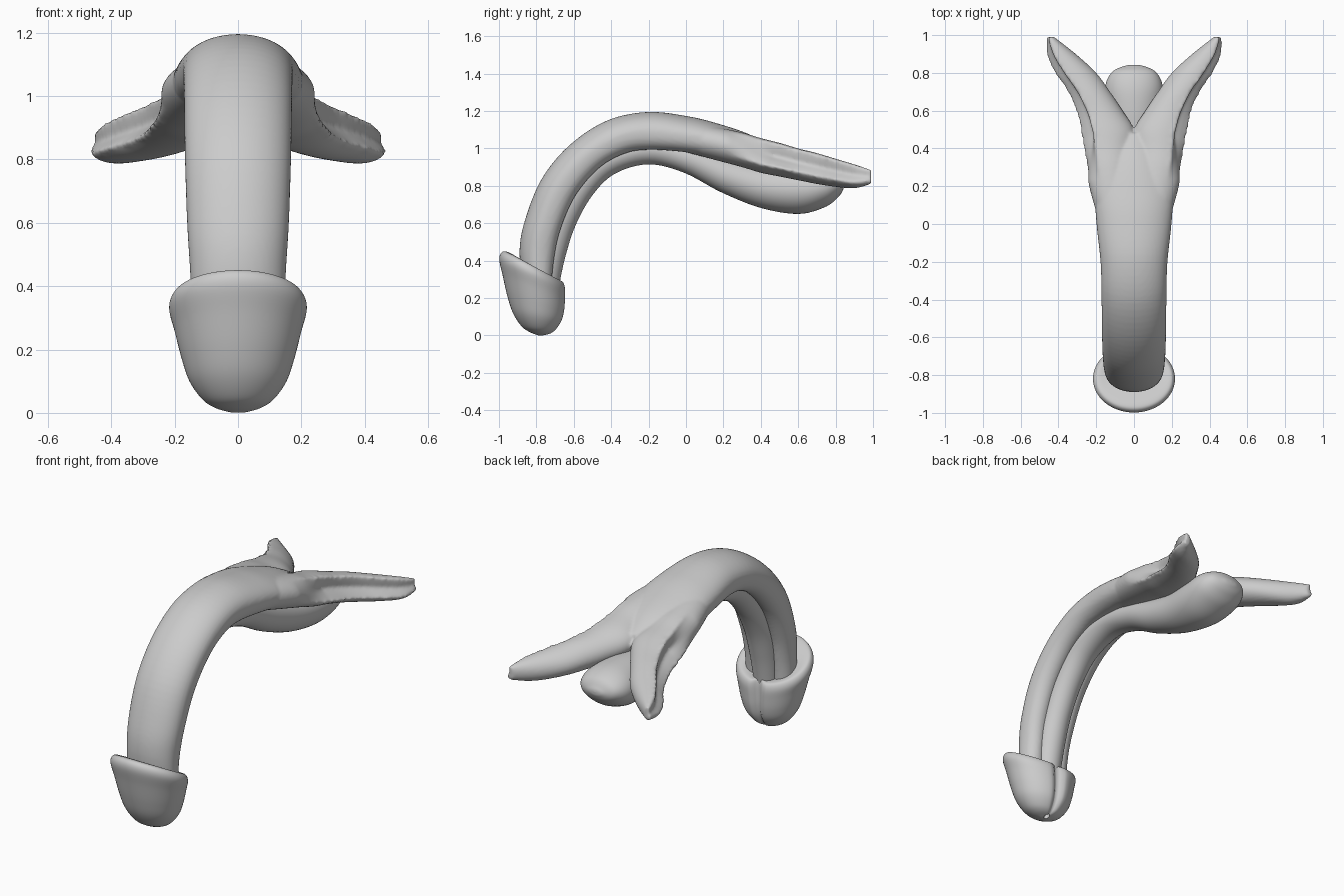
import bpy, bmesh, math, random
from mathutils import Vector

random.seed(3)


def catmull(rows, steps):
    # smooth interpolation through the station rows
    out = []
    for i in range(len(rows) - 1):
        p0, p1, p2 = rows[max(i - 1, 0)], rows[i], rows[i + 1]
        p3 = rows[min(i + 2, len(rows) - 1)]
        for k in range(steps):
            t = k / steps
            out.append([0.5 * (2 * b + (c - a) * t + (2 * a - 5 * b + 4 * c - d) * t * t
                               + (3 * b - a - 3 * c + d) * t ** 3)
                        for a, b, c, d in zip(p0, p1, p2, p3)])
    return out + [list(rows[-1])]


def loft(bm, rows, shape, steps=6, n=64, sx=1):
    # each row: centre x, top y, top z, bottom y, bottom z, half width
    rings = []
    for cx, ty, tz, by, bz, rx in catmull(rows, steps):
        mid = Vector((cx, (ty + by) / 2, (tz + bz) / 2))
        up = Vector((0, (ty - by) / 2, (tz - bz) / 2))
        ring = []
        for k in range(n):
            a = math.tau * k / n
            u, v = shape(a, mid.y)
            p = mid + Vector((rx * u, 0, 0)) + up * v
            ring.append(bm.verts.new((p.x * sx, p.y, p.z)))
        rings.append(ring)
    for r, s in zip(rings, rings[1:]):
        for k in range(n):
            bm.faces.new((r[k], r[(k + 1) % n], s[(k + 1) % n], s[k]))
    bm.faces.new(rings[0])
    bm.faces.new(rings[-1])


def finish(bm, name):
    bmesh.ops.recalc_face_normals(bm, faces=bm.faces)
    me = bpy.data.meshes.new(name)
    bm.to_mesh(me)
    bm.free()
    me.shade_smooth()
    ob = bpy.data.objects.new(name, me)
    bpy.context.collection.objects.link(ob)
    return ob


def gap(a, deg):
    return abs((a - math.radians(deg) + math.pi) % math.tau - math.pi)


def oval(a, y):
    return math.cos(a), math.sin(a)


def shaft_shape(a, y):
    # round above, squarer below with a groove underneath
    c, s = math.cos(a), math.sin(a)
    if s < 0:
        e = 2 / 2.6
        c, s = math.copysign(abs(c) ** e, c), -abs(s) ** e
        s *= 1 - 0.45 * math.exp(-(c / 0.42) ** 2)
    return c, s


def crus_shape(a, y):
    # outer side opened into a trough with ragged lips
    f = min(max((y - 0.22) / 0.25, 0), 1)
    half = math.radians(44)
    d = gap(a, 17)
    r = 1.0
    if d < half:
        r = 1 - f * 0.55 * math.cos(d / half * math.pi / 2) ** 0.7
    elif d < half + 0.12:
        r = 1 + f * random.uniform(-0.02, 0.06)
    return r * math.cos(a), r * math.sin(a)


def glans_shape(a, y):
    # slit along the underside
    r = 1 - 0.22 * math.exp(-(gap(a, 270) / 0.13) ** 2)
    return r * math.cos(a), r * math.sin(a)


# paired upper bodies: arched shaft splitting into two legs
bm = bmesh.new()
loft(bm, [
    (0, -0.87, 0.25, -0.71, 0.22, 0.145),
    (0, -0.89, 0.45, -0.69, 0.40, 0.150),
    (0, -0.86, 0.62, -0.655, 0.56, 0.160),
    (0, -0.77, 0.84, -0.575, 0.74, 0.167),
    (0, -0.62, 1.02, -0.45, 0.885, 0.170),
    (0, -0.42, 1.15, -0.32, 0.957, 0.172),
    (0, -0.20, 1.195, -0.20, 0.975, 0.177),
    (0, 0.02, 1.17, -0.02, 0.965, 0.198),
    (0, 0.18, 1.13, 0.16, 0.935, 0.205),
    (0, 0.34, 1.075, 0.32, 0.90, 0.16),
    (0, 0.48, 1.00, 0.48, 0.90, 0.06)], shaft_shape)
for s in (1, -1):
    loft(bm, [(x, y, t, y, b, r) for x, y, t, b, r in [
        (0.09, 0.00, 1.13, 0.98, 0.09),
        (0.11, 0.15, 1.115, 0.94, 0.115),
        (0.13, 0.30, 1.085, 0.90, 0.13),
        (0.14, 0.40, 1.055, 0.87, 0.14),
        (0.15, 0.50, 1.03, 0.85, 0.15),
        (0.19, 0.60, 1.00, 0.83, 0.13),
        (0.245, 0.70, 0.975, 0.81, 0.118),
        (0.315, 0.80, 0.945, 0.795, 0.115),
        (0.39, 0.90, 0.915, 0.787, 0.082),
        (0.445, 0.99, 0.885, 0.81, 0.022)]], crus_shape, sx=s)
body = finish(bm, "cavernous_bodies")
m = body.modifiers.new("merge", 'REMESH')
m.mode = 'VOXEL'
m.voxel_size = 0.0095
m.use_smooth_shade = True
m = body.modifiers.new("relax", 'SMOOTH')
m.factor = 0.5
m.iterations = 4

# lower body running in the groove and swelling into a bulb
bm = bmesh.new()
loft(bm, [
    (0, -0.84, 0.22, -0.69, 0.19, 0.07),
    (0, -0.82, 0.34, -0.67, 0.31, 0.075),
    (0, -0.80, 0.49, -0.64, 0.44, 0.08),
    (0, -0.74, 0.67, -0.59, 0.59, 0.08),
    (0, -0.62, 0.86, -0.50, 0.75, 0.08),
    (0, -0.46, 1.00, -0.38, 0.865, 0.082),
    (0, -0.20, 1.07, -0.20, 0.915, 0.085),
    (0, 0.04, 1.02, -0.01, 0.87, 0.09),
    (0, 0.24, 0.95, 0.19, 0.765, 0.105),
    (0, 0.42, 0.91, 0.40, 0.682, 0.125),
    (0, 0.60, 0.91, 0.60, 0.65, 0.15),
    (0, 0.72, 0.90, 0.74, 0.685, 0.152),
    (0, 0.80, 0.87, 0.81, 0.735, 0.115),
    (0, 0.835, 0.825, 0.838, 0.775, 0.05),
    (0, 0.843, 0.804, 0.843, 0.796, 0.006)], oval)
finish(bm, "spongy_body")

# flared cap with rim and underside slit
bm = bmesh.new()
loft(bm, [
    (0, -0.79, 0.001, -0.76, 0.001, 0.02),
    (0, -0.835, 0.018, -0.72, 0.012, 0.07),
    (0, -0.88, 0.05, -0.69, 0.035, 0.112),
    (0, -0.925, 0.12, -0.66, 0.08, 0.153),
    (0, -0.955, 0.21, -0.645, 0.135, 0.178),
    (0, -0.98, 0.32, -0.64, 0.20, 0.200),
    (0, -0.998, 0.405, -0.64, 0.25, 0.217),
    (0, -0.985, 0.445, -0.65, 0.28, 0.207),
    (0, -0.95, 0.445, -0.67, 0.29, 0.182),
    (0, -0.87, 0.40, -0.71, 0.29, 0.13)], glans_shape)
cap = finish(bm, "cap")

# small opening at the end of the cap
bpy.ops.mesh.primitive_uv_sphere_add(segments=16, ring_count=8, radius=0.02,
                                     location=(0, -0.755, 0.002))
cutter = bpy.context.object
cutter.name = "opening_cutter"
cutter.scale = (0.7, 1.0, 2.0)
cutter.hide_render = True
cutter.hide_set(True)
m = cap.modifiers.new("opening", 'BOOLEAN')
m.operation = 'DIFFERENCE'
m.object = cutter
